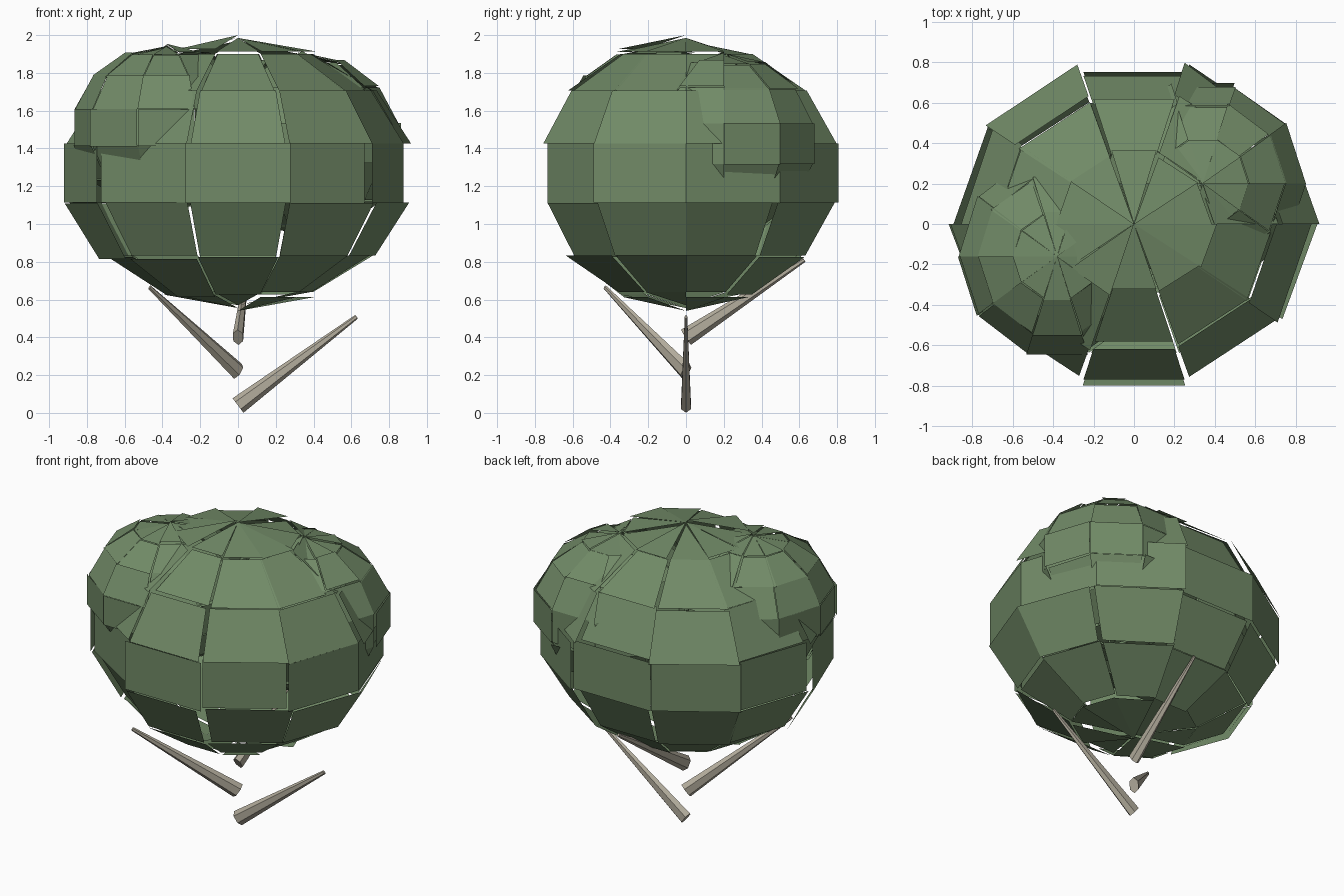
import bpy, bmesh, math, random
from mathutils import Vector, Matrix

random.seed(4)
cube = bpy.data.objects.get("Cube")
if cube:
    bpy.data.objects.remove(cube, do_unlink=True)


def make_material(name, rgb):
    mat = bpy.data.materials.new(name)
    mat.use_nodes = True
    colour = (*rgb, 1.0)
    mat.diffuse_color = colour
    bsdf = next(n for n in mat.node_tree.nodes if n.type == "BSDF_PRINCIPLED")
    bsdf.inputs["Base Color"].default_value = colour
    bsdf.inputs["Roughness"].default_value = 0.9
    return mat


leaf_green = make_material("leaf_green", (0.165, 0.255, 0.135))
bark_grey = make_material("bark_grey", (0.45, 0.415, 0.335))


def finish(name, bm, mat):
    mesh = bpy.data.meshes.new(name)
    bm.to_mesh(mesh)
    bm.free()
    mesh.materials.append(mat)
    obj = bpy.data.objects.new(name, mesh)
    bpy.context.collection.objects.link(obj)
    return obj


SIDES, BANDS = 10, 7


def leaf_shell(name, centre, panel_radii):
    """Faceted ball of loose panels; each panel has its own x, y and z radius."""
    bm = bmesh.new()
    cx, cy, cz = centre
    for band in range(BANDS):
        for side in range(SIDES):
            rx, ry, rz = panel_radii(band, side)

            def point(b, s):
                lat, lon = math.pi * b / BANDS, math.tau * s / SIDES
                ring = math.sin(lat)
                return Vector((cx + rx * ring * math.cos(lon),
                               cy + ry * ring * math.sin(lon),
                               cz + rz * math.cos(lat)))

            corners = [point(band, side), point(band + 1, side),
                       point(band + 1, side + 1), point(band, side + 1)]
            if band == 0:
                corners.pop()
            elif band == BANDS - 1:
                corners.pop(1)
            bm.faces.new([bm.verts.new(c) for c in corners])
    return finish(name, bm, leaf_green)


# Crown panels that sit clearly in or out, by (band, side), side 7 facing front
LOOSE_PANELS = {
    (0, 2): (0.83, 0.88), (0, 7): (0.83, 0.78), (0, 9): (0.945, 0.84),
    (1, 2): (0.83, 0.83), (1, 3): (0.9, 0.81), (1, 6): (0.9, 0.84),
    (1, 7): (0.8, 0.78), (1, 8): (0.9, 0.8),
    (2, 0): (0.94, 0.86), (2, 1): (0.83, 0.86), (2, 2): (0.83, 0.79),
    (2, 3): (0.93, 0.85), (2, 6): (0.9, 0.81), (2, 7): (0.83, 0.83),
    (2, 8): (0.905, 0.815), (2, 9): (0.9, 0.85),
    (3, 0): (0.9, 0.87), (3, 1): (0.9, 0.87), (3, 5): (0.945, 0.82),
    (3, 6): (0.92, 0.79), (3, 7): (0.92, 0.84), (3, 8): (0.85, 0.79),
    (3, 9): (0.9, 0.855),
    (4, 0): (0.93, 0.8), (4, 1): (0.91, 0.85), (4, 2): (0.83, 0.81),
    (4, 5): (0.94, 0.8), (4, 6): (0.89, 0.79), (4, 7): (0.84, 0.86),
    (4, 8): (0.91, 0.79), (4, 9): (0.93, 0.82),
}


def crown_radii(band, side):
    rx, ry = LOOSE_PANELS.get((band, side)) or (
        random.uniform(0.87, 0.94), random.uniform(0.79, 0.86))
    # The shoulders sit a little lower than the tip
    rz = 0.7 if band in (1, 2) else random.choice((0.7, 0.715, 0.73))
    return rx, ry, rz


def lobe_radii(*radii):
    return lambda band, side: [r * random.uniform(0.96, 1.03) for r in radii]


# Foliage: one large crown with two smaller lobes breaking its surface
leaf_shell("main_crown", (0, 0, 1.27), crown_radii)
leaf_shell("right_lobe", (-0.38, -0.16, 1.51), lobe_radii(0.505, 0.515, 0.435))
leaf_shell("left_lobe", (0.34, 0.2, 1.425), lobe_radii(0.525, 0.525, 0.48))


def branch(name, base_z, turn, reach, rise):
    """Tapered six-sided limb, deeper than it is wide."""
    axis = Vector((reach, 0, rise))
    across = Vector((0, 1, 0))
    upright = axis.normalized().cross(across)
    bm = bmesh.new()
    rings = []
    for t, size in ((0, 1), (1, 0.25)):
        rings.append([bm.verts.new(axis * t + size * (
            upright * 0.048 * math.cos(a) + across * 0.03 * math.sin(a)))
            for a in (math.tau * i / 6 for i in range(6))])
    low, high = rings
    for i in range(6):
        j = (i + 1) % 6
        bm.faces.new((low[i], low[j], high[j], high[i]))
    bm.faces.new(low[::-1])
    bm.faces.new(high)
    bmesh.ops.recalc_face_normals(bm, faces=bm.faces)
    bm.transform(Matrix.Translation((0, 0, base_z)) @ Matrix.Rotation(turn, 4, "Z"))
    return finish(name, bm, bark_grey)


# Branches spiral up the centre line
golden = math.radians(-137.5)
branch("lower_branch", 0.039, 0, 0.628, 0.47)
branch("middle_branch", 0.22, golden, 0.635, 0.445)
branch("upper_branch", 0.4, golden * 2, 0.628, 0.41)
